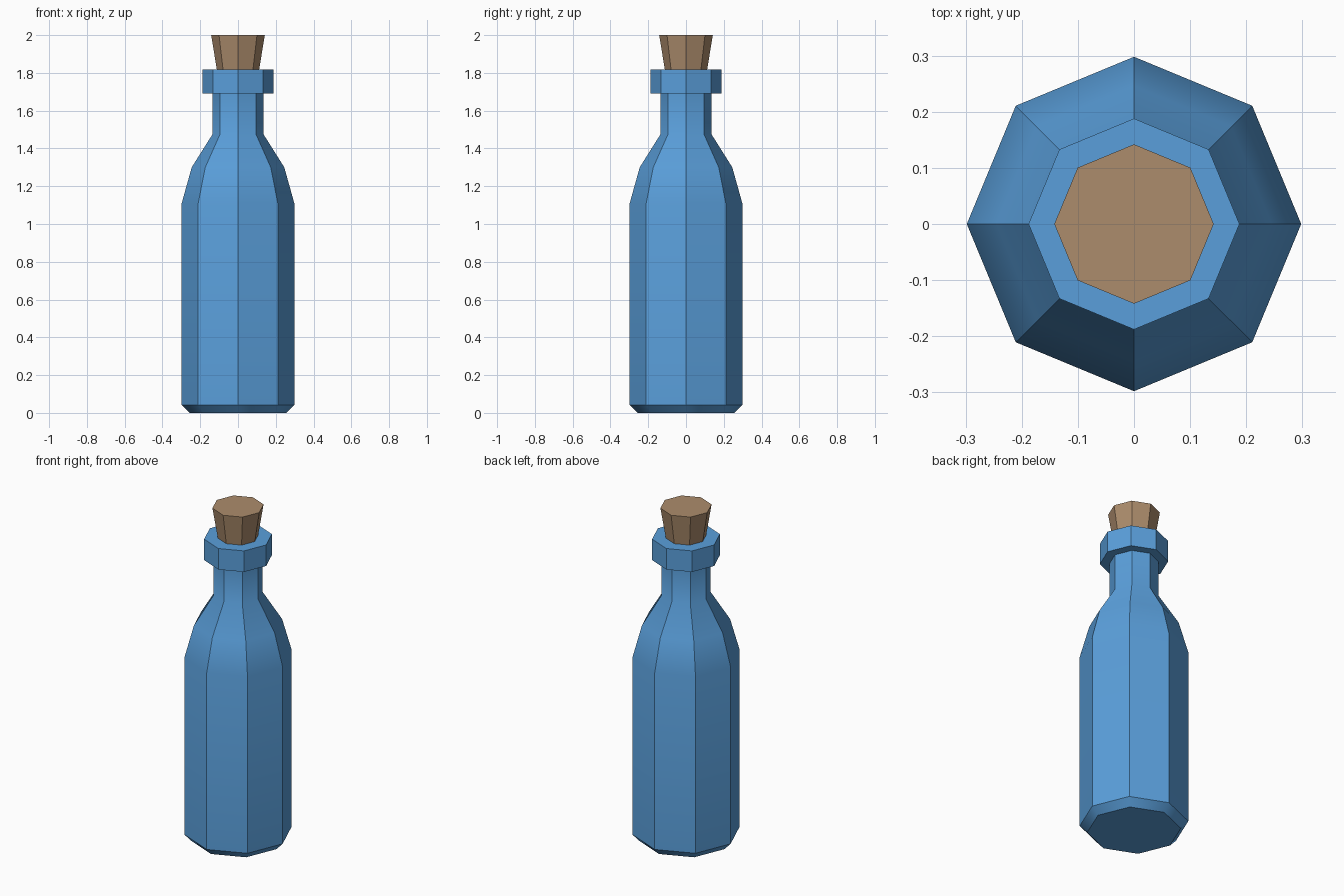
import bpy, bmesh, math

if "Cube" in bpy.data.objects:
    bpy.data.objects.remove(bpy.data.objects["Cube"])

SIDES = 8


def material(name, rgb):
    mat = bpy.data.materials.new(name)
    mat.diffuse_color = (*rgb, 1.0)
    mat.use_nodes = True
    mat.node_tree.nodes["Principled BSDF"].inputs["Base Color"].default_value = mat.diffuse_color
    return mat


def lathe(name, profile, mat):
    """Closed octagonal solid from (radius, height) pairs, bottom to top."""
    bm = bmesh.new()
    rings = []
    for r, z in profile:
        rings.append([bm.verts.new((r * math.cos(i * math.tau / SIDES),
                                    r * math.sin(i * math.tau / SIDES), z))
                      for i in range(SIDES)])
    for low, high in zip(rings, rings[1:]):
        for i in range(SIDES):
            j = (i + 1) % SIDES
            bm.faces.new((low[i], low[j], high[j], high[i]))
    bm.faces.new(rings[0][::-1])
    bm.faces.new(rings[-1])
    mesh = bpy.data.meshes.new(name)
    bm.to_mesh(mesh)
    bm.free()
    mesh.materials.append(mat)
    obj = bpy.data.objects.new(name, mesh)
    bpy.context.collection.objects.link(obj)
    # Soft shoulder, crisp vertical edges
    bpy.ops.object.select_all(action='DESELECT')
    obj.select_set(True)
    bpy.context.view_layer.objects.active = obj
    bpy.ops.object.shade_smooth_by_angle(angle=math.radians(35))
    return obj


blue = material("blue_glass", (0.102, 0.347, 0.708))
cork_brown = material("cork_brown", (0.413, 0.262, 0.150))

# Bottle: chamfered base, straight body, shoulder, neck and lip
lathe("bottle", [(0.257, 0.0), (0.298, 0.043), (0.298, 1.11), (0.245, 1.30),
                 (0.135, 1.475), (0.135, 1.69), (0.188, 1.69), (0.188, 1.817)], blue)

# Tapered cork, seated slightly into the mouth
lathe("cork", [(0.109, 1.80), (0.142, 2.0)], cork_brown)
